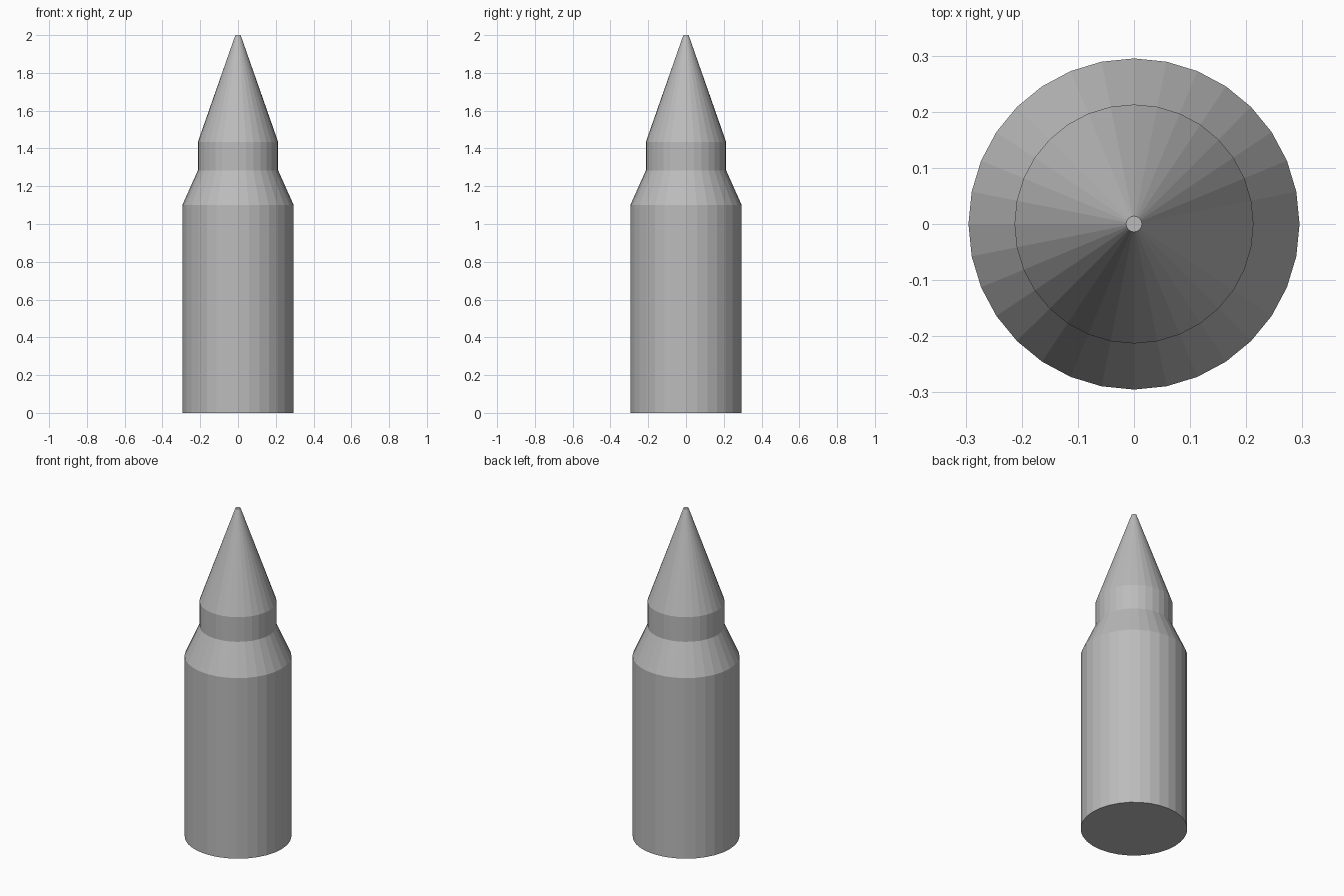
import bpy
import bmesh
from math import cos, sin, tau

cube = bpy.data.objects.get("Cube")
if cube:
    bpy.data.objects.remove(cube, do_unlink=True)

SIDES = 32

grey = bpy.data.materials.new("plain_grey")
grey.use_nodes = True
colour = (0.5, 0.5, 0.5, 1)
grey.diffuse_color = colour
grey.node_tree.nodes["Principled BSDF"].inputs["Base Color"].default_value = colour


def turned_part(name, profile, cap_bottom=False, cap_top=False):
    """Flat-faced turned solid from (radius, height) pairs."""
    bm = bmesh.new()
    rings = [[bm.verts.new((r * cos(tau * i / SIDES), r * sin(tau * i / SIDES), z))
              for i in range(SIDES)] for r, z in profile]
    for low, high in zip(rings, rings[1:]):
        for i in range(SIDES):
            j = (i + 1) % SIDES
            bm.faces.new((low[i], low[j], high[j], high[i]))
    if cap_bottom:
        bm.faces.new(rings[0][::-1])
    if cap_top:
        bm.faces.new(rings[-1])
    mesh = bpy.data.meshes.new(name)
    bm.to_mesh(mesh)
    bm.free()
    mesh.materials.append(grey)
    obj = bpy.data.objects.new(name, mesh)
    bpy.context.collection.objects.link(obj)
    return obj


# Straight body, sloped shoulder and neck
turned_part("case", [(0.295, 0), (0.295, 1.1), (0.213, 1.283), (0.213, 1.433)],
            cap_bottom=True)

# Tapered tip with a small flat end
turned_part("tip", [(0.213, 1.433), (0.014, 2)], cap_top=True)
